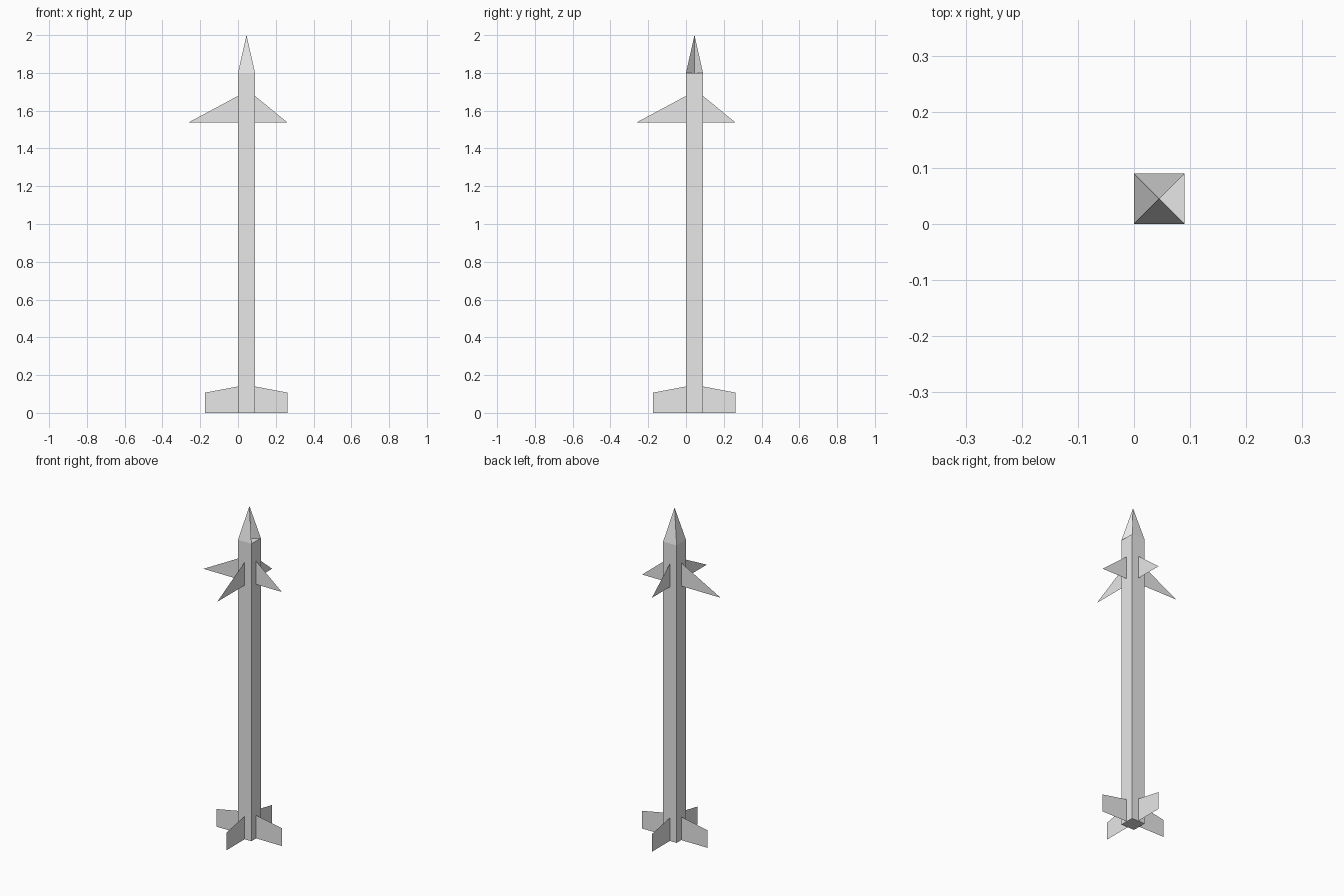
import bpy
from math import pi
from mathutils import Matrix, Vector

default_cube = bpy.data.objects.get("Cube")
if default_cube:
    bpy.data.objects.remove(default_cube, do_unlink=True)

W = 0.09                 # body width
H = W / 2                # half width, also the offset of the body axis
SHOULDER, TIP = 1.8, 2.0
AXIS = Vector((H, H, 0))

# Single plain grey finish
grey = bpy.data.materials.new("light_grey")
colour = (0.8, 0.8, 0.8, 1)
grey.diffuse_color = colour
grey.use_nodes = True
grey.node_tree.nodes["Principled BSDF"].inputs["Base Color"].default_value = colour


def make_part(name, verts, faces):
    mesh = bpy.data.meshes.new(name)
    mesh.from_pydata(verts, [], faces)
    mesh.materials.append(grey)
    part = bpy.data.objects.new(name, mesh)
    bpy.context.collection.objects.link(part)
    return part


def make_fins(name, profile):
    """Four paper-thin fins around the body axis; profile is (radius, height)."""
    for side, turn in (("left", 0), ("back", 1), ("right", 2), ("front", 3)):
        spin = Matrix.Rotation(turn * pi / 2, 4, "Z")
        # Tips on the two far sides reach further from the offset axis
        reach = profile["far"] if turn > 1 else profile["near"]
        points = [(H, 0, profile["base"]), (reach, 0, profile["base"]),
                  (reach, 0, profile["outer"]), (H, 0, profile["root"])]
        if profile["outer"] == profile["base"]:
            points.pop(2)
        verts = [AXIS + spin @ Vector(p) for p in points]
        make_part(f"{side}_{name}", verts, [range(len(verts))])


# Square body, closed at both ends
corners = [(0, 0), (W, 0), (W, W), (0, W)]
body_verts = [(x, y, z) for z in (0, SHOULDER) for x, y in corners]
body_faces = [(3, 2, 1, 0), (4, 5, 6, 7)]
body_faces += [(i, (i + 1) % 4, (i + 1) % 4 + 4, i + 4) for i in range(4)]
make_part("body", body_verts, body_faces)

# Pointed nose: three sloping faces, the left quarter is notched to the axis
nose_verts = [(x, y, SHOULDER) for x, y in corners]
nose_verts += [(H, H, TIP), (H, H, SHOULDER)]
make_part("nose", nose_verts, [(0, 1, 4), (2, 3, 4), (3, 0, 4), (1, 5, 4), (5, 2, 4)])

# Swept upper wings and short tail fins
make_fins("wing", dict(base=1.537, outer=1.537, root=1.678, near=0.217, far=0.308))
make_fins("tail_fin", dict(base=0, outer=0.107, root=0.14, near=0.218, far=0.22))
